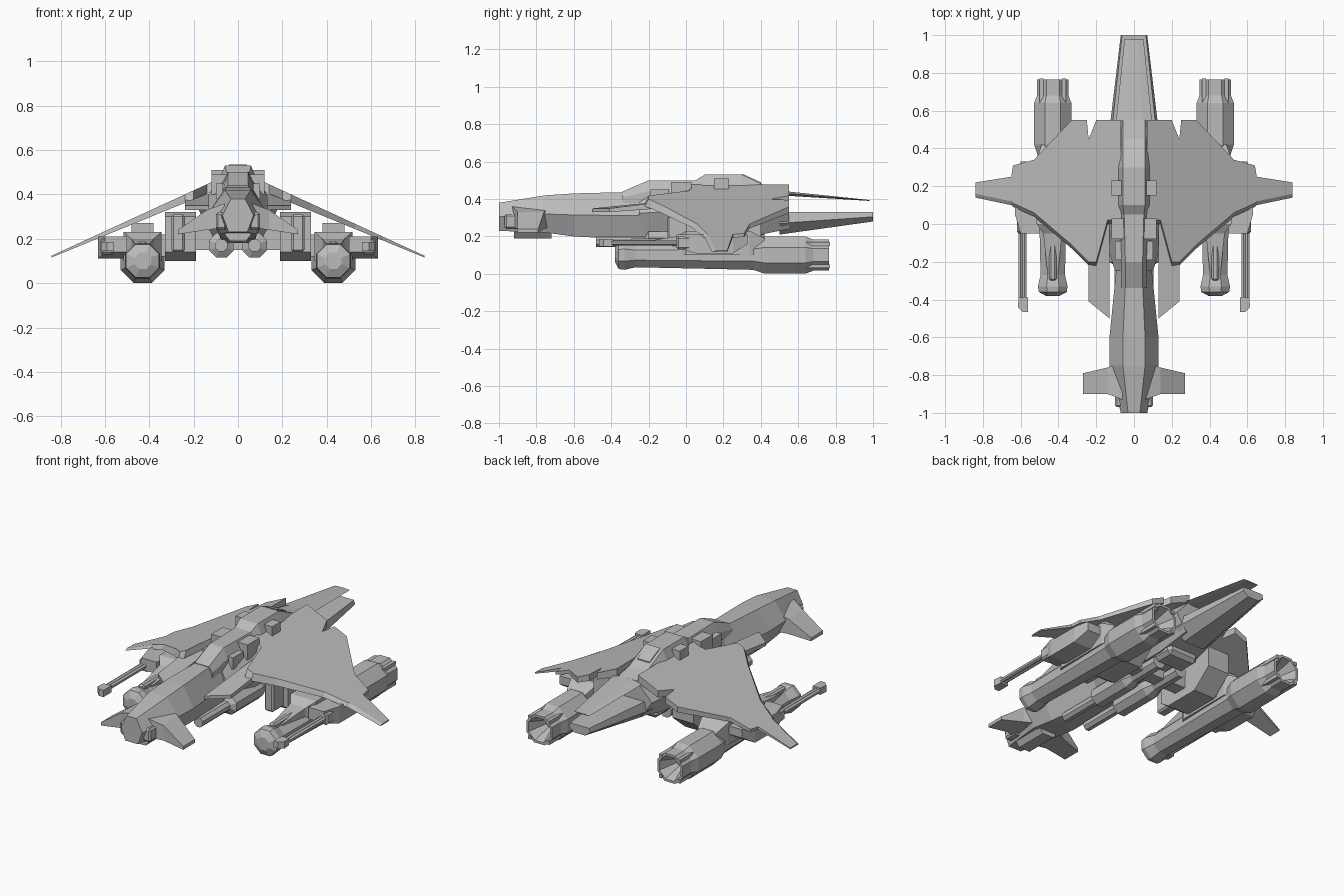
import bpy, bmesh, math

if "Cube" in bpy.data.objects:
    bpy.data.objects.remove(bpy.data.objects["Cube"])

GREY = (.5, .5, .5, 1)
hull_grey = bpy.data.materials.new("hull_grey")
hull_grey.use_nodes = True
hull_grey.diffuse_color = GREY
hull_grey.node_tree.nodes["Principled BSDF"].inputs["Base Color"].default_value = GREY


def loft(name, rings, mirror=False):
    """Skin a row of matching rings, cap both ends, and optionally mirror it."""
    bm = bmesh.new()
    rows = [[bm.verts.new(point) for point in ring] for ring in rings]
    for near, far in zip(rows, rows[1:]):
        for i in range(len(near)):
            bm.faces.new((near[i - 1], near[i], far[i], far[i - 1]))
    bm.faces.new(rows[0])
    bm.faces.new(rows[-1])
    bmesh.ops.recalc_face_normals(bm, faces=bm.faces)
    mesh = bpy.data.meshes.new(name)
    bm.to_mesh(mesh)
    bm.free()
    mesh.materials.append(hull_grey)
    part = bpy.data.objects.new(name, mesh)
    bpy.context.collection.objects.link(part)
    if mirror:
        part.modifiers.new("mirror", 'MIRROR').use_mirror_merge = False
    return part


def body_ring(y, width, top, bottom, shoulder=.45, keel=.6):
    """Six-sided body section whose roof and keel are fractions of its half-width."""
    middle = (top + bottom) / 2
    right = [(width * shoulder, y, top), (width, y, middle), (width * keel, y, bottom)]
    return right + [(-x, y, z) for x, y, z in reversed(right)]


def side_ring(x, front, back, low, high):
    """Rectangular section facing sideways."""
    return [(x, front, low), (x, back, low), (x, back, high), (x, front, high)]


def rect_ring(y, x, z):
    """Rectangular section facing forwards."""
    return [(x[0], y, z[0]), (x[1], y, z[0]), (x[1], y, z[1]), (x[0], y, z[1])]


def box(name, x, y, z, mirror=True, bevel=0):
    part = loft(name, [rect_ring(end, x, z) for end in y], mirror)
    if bevel:
        chamfer = part.modifiers.new("chamfer", 'BEVEL')
        chamfer.width = bevel
        chamfer.segments = 1
    return part


def tube(name, x, z, profile, sides=8):
    """Mirrored pair of faceted bodies along y, from (y, radius) pairs."""
    angles = [math.tau * (i + .5) / sides for i in range(sides)]
    return loft(name, [[(x + radius * math.cos(a), y, z + radius * math.sin(a))
                        for a in angles] for y, radius in profile], mirror=True)


# Forward fuselage with chin sensor and cheeks
loft("nose", [body_ring(*station) for station in (
    (-1, .07, .38, .23), (-.75, .13, .42, .22), (-.6, .13, .43, .2), (-.2, .09, .44, .18))])
loft("chin_sensor", [body_ring(y, .06, .25, .19) for y in (-.92, -.72)])
box("nose_cheek", x=(.05, .1), y=(-.97, -.88), z=(.24, .32), bevel=.01)

# Drooping nose winglets
loft("nose_winglet", [
    side_ring(x=.06, front=-.93, back=-.73, low=.25, high=.36),
    side_ring(x=.14, front=-.9, back=-.76, low=.24, high=.33),
    side_ring(x=.27, front=-.9, back=-.79, low=.22, high=.24)], mirror=True)

# Main hull beneath the wing
loft("main_hull", [body_ring(*station) for station in (
    (-.25, .1, .43, .22), (0, .18, .47, .2), (.35, .18, .47, .2), (.55, .16, .43, .24))])

# Raised spine with side blocks and a roof hatch
loft("spine", [body_ring(y, width, top, bottom=.38, shoulder=.65, keel=1)
               for y, width, top in (
    (-.34, .07, .44), (-.2, .07, .5), (.05, .08, .5), (.1, .09, .53),
    (.3, .09, .53), (.45, .09, .46), (.55, .09, .44))])
box("spine_block", x=(.06, .12), y=(.15, .23), z=(.45, .51))
box("shoulder_block", x=(.05, .12), y=(-.08, .03), z=(.4, .49))
box("neck_block", x=(.04, .1), y=(-.19, -.09), z=(.38, .45))
loft("spine_hatch", [body_ring(y, .04, top, top - .03, shoulder=1, keel=1)
                     for y, top in ((.3, .535), (.4, .49))])


# Wings slope down and thin out steadily from root to tip
def wing_ring(x, front, back):
    top = .51 - .46 * x
    bottom = top - .05 * (1 - x)
    return [(x, front, bottom), (x, front + .02, top), (x, back, top), (x, back, bottom)]


loft("wing", [wing_ring(*station) for station in (
    (.07, 0, .55), (.14, 0, .55), (.2, -.22, .55), (.24, -.22, .45), (.25, -.21, .55),
    (.33, -.13, .55), (.53, .04, .34), (.64, .09, .31), (.65, .1, .25),
    (.84, .14, .22))], mirror=True)


# Forward strakes beside the nose, rising towards the wing
def strake_ring(x, front):
    return [(x, front, .33), (x, 0, .36), (x, 0, .4), (x, front, .35)]


loft("strake", [strake_ring(x=.13, front=-.5), strake_ring(x=.24, front=-.41)], mirror=True)

# Tail: thin upper blade above a deeper tapered boom
loft("upper_tail", [body_ring(.5, .1, .445, .42), body_ring(.98, .05, .395, .39)])
loft("lower_tail", [body_ring(y, width, .33, low, shoulder=.9, keel=.5)
                    for y, width, low in ((.5, .13, .21), (1, .07, .28))])

# Inner bays, belly tubes and belly frame
loft("inner_bay", [rect_ring(y, x=(.19, .33), z=(low, high)) for y, low, high in (
    (0, .14, .3), (.06, .1, .32), (.28, .1, .32), (.4, .2, .32))], mirror=True)
box("bay_intake", x=(.24, .3), y=(-.1, .05), z=(.14, .31), bevel=.01)
tube("belly_tube", x=.075, z=.17, profile=(
    (-.48, .03), (-.22, .03), (-.2, .06), (.05, .06), (.1, .04), (.3, .04)))
box("belly_crossbar", x=(-.2, .2), y=(.12, .2), z=(.15, .24), mirror=False)
box("belly_rear_block", x=(-.1, .1), y=(.28, .42), z=(.17, .26), mirror=False, bevel=.02)

# Engine nacelles with hollow, ribbed nozzles
engine_x, engine_z = .43, .1
tube("engine", engine_x, engine_z, profile=(
    (-.38, .04), (-.36, .08), (-.33, .085), (-.27, .07), (.36, .085), (.42, .107),
    (.64, .107), (.68, .09), (.765, .09), (.765, .075), (.66, .03)))
for height in ("lower", "upper"):
    for side in ("inner", "outer"):
        rib_x = engine_x + (.06 if side == "outer" else -.06)
        rib_z = engine_z + (.06 if height == "upper" else -.06)
        box(f"{height}_{side}_nozzle_rib", x=(rib_x - .01, rib_x + .01),
            y=(.64, .77), z=(rib_z - .01, rib_z + .01))
loft("engine_housing", [
    rect_ring(y, x=(engine_x - width, engine_x + width), z=(engine_z, top))
    for y, width, top in (
        (-.24, .03, .17), (-.05, .05, .2), (0, .085, .23), (.34, .085, .23),
        (.42, .06, .19))], mirror=True)
box("engine_top_pipe", x=(engine_x - .02, engine_x + .02), y=(-.3, 0), z=(.15, .19), bevel=.01)
box("engine_pylon", x=(engine_x - .05, engine_x + .05), y=(.08, .32), z=(.2, .27))
box("pylon_link", x=(.3, .38), y=(.08, .28), z=(.12, .22))

# Wing guns with twin barrels
loft("gun_mount", [rect_ring(y, x=(.5, outer), z=(low, .21)) for y, outer, low in (
    (-.05, .6, .14), (.05, .63, .11), (.25, .63, .11), (.33, .6, .16))], mirror=True)
box("gun_breech", x=(.56, .62), y=(-.05, .06), z=(.13, .2), bevel=.01)
for name, barrel_x in (("inner_barrel", .58), ("outer_barrel", .6)):
    tube(name, barrel_x, z=.165, profile=((-.42, .013), (0, .013)), sides=6)
loft("gun_muzzle", [rect_ring(y, x=(.56, outer), z=(.145, .185)) for y, outer in (
    (-.465, .59), (-.44, .615), (-.39, .61))], mirror=True)
